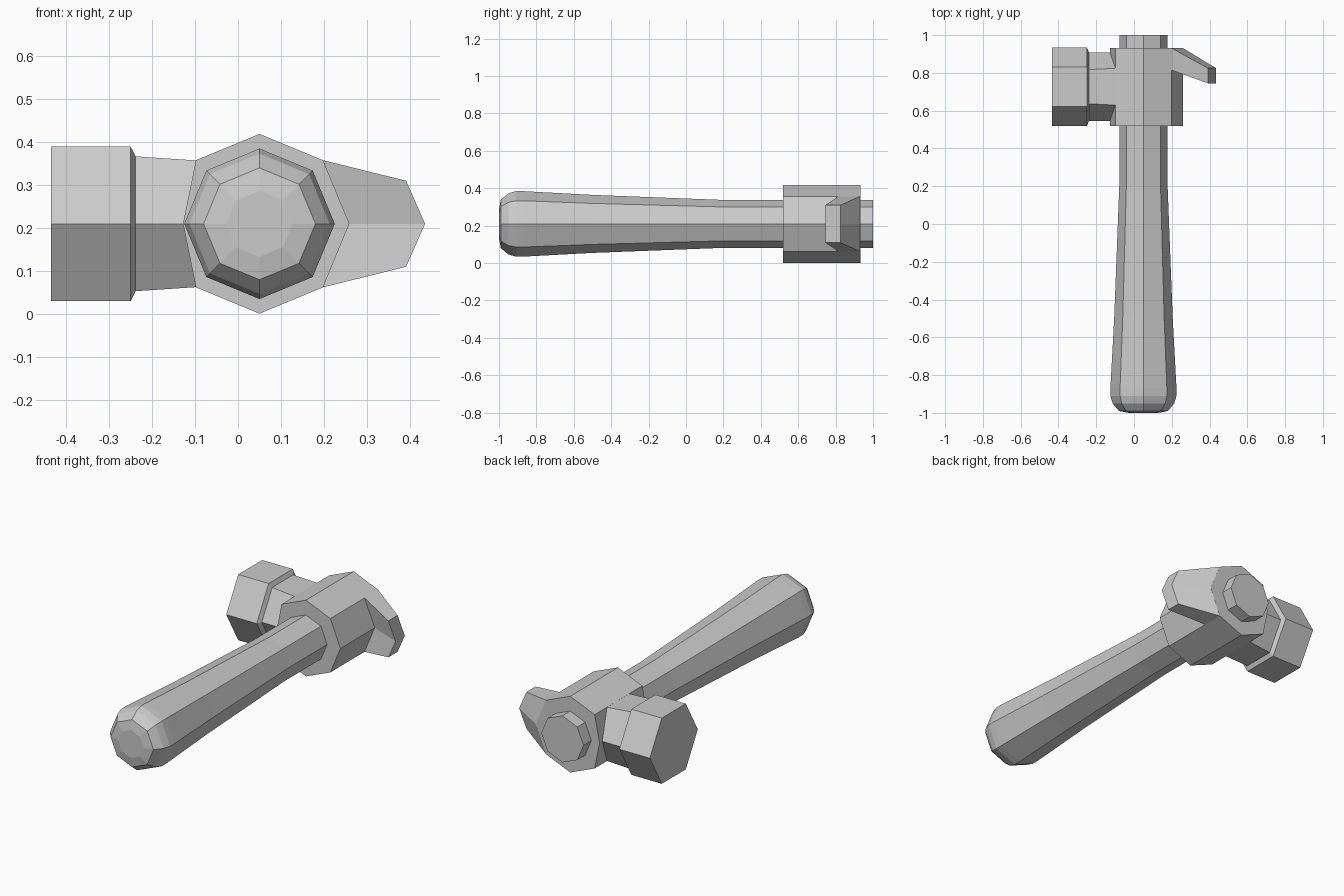
import bpy
from math import sin, cos, pi

if "Cube" in bpy.data.objects:
    bpy.data.objects.remove(bpy.data.objects["Cube"])

CX, CY, CZ = 0.05, 0.727, 0.209   # handle axis x, head axis y, common height


def loft(name, rings):
    """Skin a list of matching point rings and cap both ends."""
    n = len(rings[0])
    verts = [p for r in rings for p in r]
    faces = [(k * n + i, k * n + (i + 1) % n, (k + 1) * n + (i + 1) % n, (k + 1) * n + i)
             for k in range(len(rings) - 1) for i in range(n)]
    last = (len(rings) - 1) * n
    faces += [tuple(reversed(range(n))), tuple(range(last, last + n))]
    me = bpy.data.meshes.new(name)
    me.from_pydata(verts, [], faces)
    ob = bpy.data.objects.new(name, me)
    bpy.context.collection.objects.link(ob)
    bpy.ops.object.select_all(action='DESELECT')
    bpy.context.view_layer.objects.active = ob
    ob.select_set(True)
    bpy.ops.object.mode_set(mode='EDIT')
    bpy.ops.mesh.select_all(action='SELECT')
    bpy.ops.mesh.normals_make_consistent(inside=False)
    bpy.ops.object.mode_set(mode='OBJECT')
    return ob


def octagon(y, r):
    return [(CX + r * cos(i * pi / 4), y, CZ + r * sin(i * pi / 4)) for i in range(8)]


def hexagon(x, r):
    return [(x, CY + r * cos(i * pi / 3), CZ + r * sin(i * pi / 3)) for i in range(6)]


# Tapered eight-sided handle with a rounded butt
loft("handle", [octagon(y, r) for y, r in (
    (-1, 0.077), (-0.99, 0.13), (-0.95, 0.163), (-0.91, 0.175), (-0.87, 0.175),
    (-0.5, 0.155), (0.2, 0.128), (1, 0.128))])

# Eye block around the handle, slightly flatter on the striking side
eye = []
for y in (0.518, 0.932):
    ring = octagon(y, 0.209)
    ring[4] = (-0.128, y, CZ)
    eye.append(ring)
loft("eye_block", eye)

# Six-sided striking face and neck, ending on the slanted block sides
joint = [(-0.128 if i % 3 == 0 else -0.097, y, z)
         for i, (_, y, z) in enumerate(hexagon(0, 0.181))]
joint = [(x, CY + (y - CY) * (1 if i % 3 == 0 else 1.08), CZ + (z - CZ) * 0.94)
         for i, (x, y, z) in enumerate(joint)]
loft("striking_head", [hexagon(-0.435, 0.208), hexagon(-0.25, 0.208),
                       hexagon(-0.238, 0.181), joint])


# Claw: pointed wedge sloping toward the handle
def claw_ring(x_edge, x_ridge, half, y_low, y_high):
    low = [(x_edge, y_low, CZ - half), (x_ridge, y_low, CZ), (x_edge, y_low, CZ + half)]
    return low + [(x, y_high, z) for x, _, z in reversed(low)]


loft("claw", [claw_ring(0.197, 0.258, 0.148, 0.815, 0.932),
              claw_ring(0.391, 0.435, 0.1, 0.745, 0.825)])
